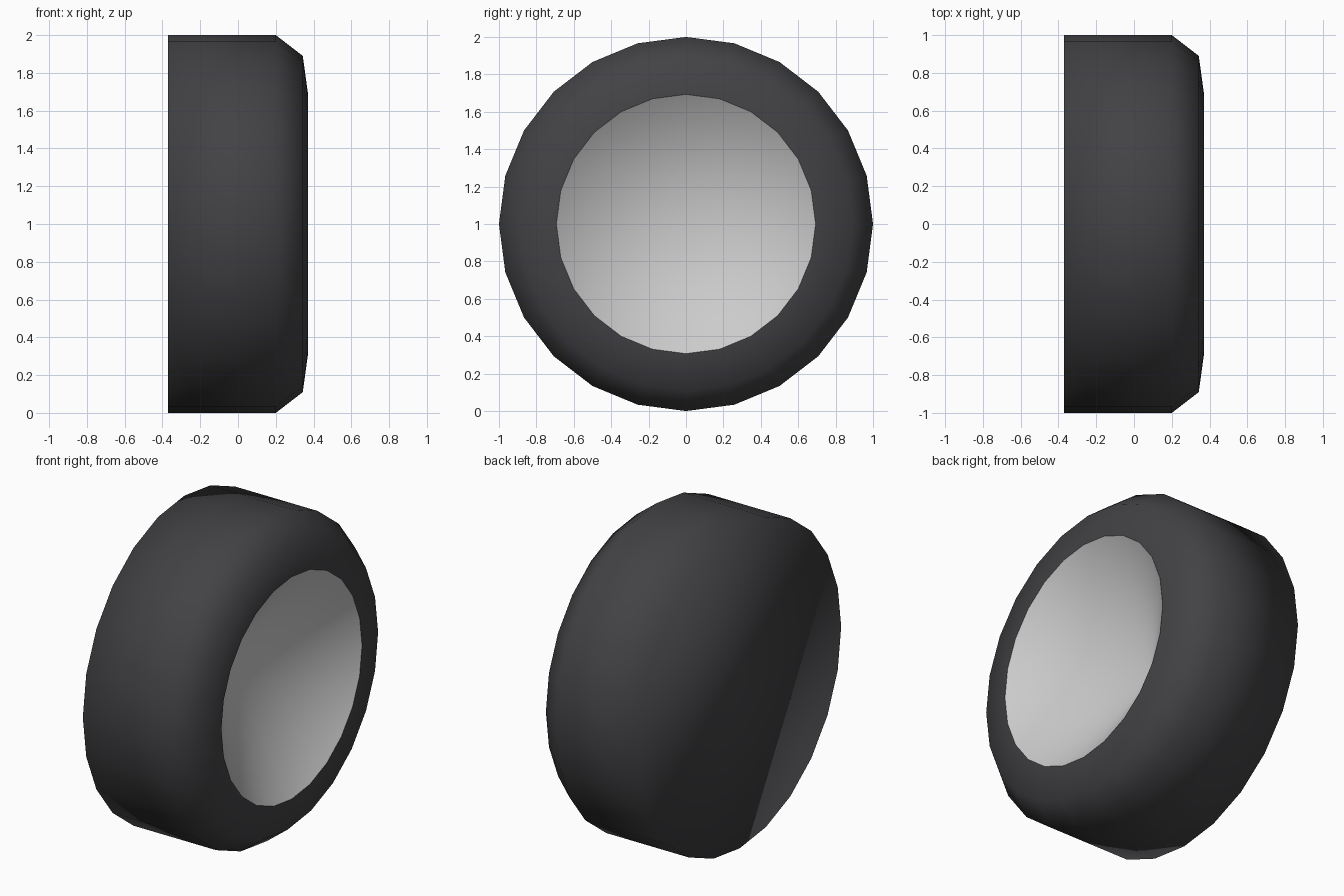
import bpy, bmesh, math

if "Cube" in bpy.data.objects:
    bpy.data.objects.remove(bpy.data.objects["Cube"])

SIDES = 24
AXIS_Z = 1.0


def lathe(name, profile, cap=None, colour=None):
    """Spin (x, radius) points round the x axis; radius 0 makes a single point.
    cap is the profile index to close with one flat face."""
    bm = bmesh.new()
    rings = []
    for x, r in profile:
        if r == 0:
            rings.append([bm.verts.new((x, 0, AXIS_Z))] * SIDES)
            continue
        rings.append([bm.verts.new((x,
                                    r * math.cos(2 * math.pi * i / SIDES),
                                    AXIS_Z + r * math.sin(2 * math.pi * i / SIDES)))
                      for i in range(SIDES)])
    for a, b in zip(rings, rings[1:]):
        for i in range(SIDES):
            j = (i + 1) % SIDES
            bm.faces.new(list(dict.fromkeys((a[i], a[j], b[j], b[i]))))
    if cap is not None:
        bm.faces.new(rings[cap][::-1] if cap == 0 else rings[cap])
    for f in bm.faces:
        f.smooth = True
    mesh = bpy.data.meshes.new(name)
    bm.to_mesh(mesh)
    bm.free()
    obj = bpy.data.objects.new(name, mesh)
    bpy.context.collection.objects.link(obj)
    if colour:
        mat = bpy.data.materials.new(name + "_material")
        mat.diffuse_color = colour
        mat.use_nodes = True
        mat.node_tree.nodes["Principled BSDF"].inputs["Base Color"].default_value = mat.diffuse_color
        mesh.materials.append(mat)
    return obj


# Dark tyre: closed flat back, straight tread, rounded outer shoulder
lathe("tyre", [(-0.37, 1.0), (0.20, 1.0), (0.343, 0.89), (0.37, 0.693)],
      cap=0, colour=(0.055, 0.055, 0.06, 1))

# Pale hub: deep conical dish, softly shaded
lathe("hub", [(0.37, 0.693), (-0.1, 0)])
